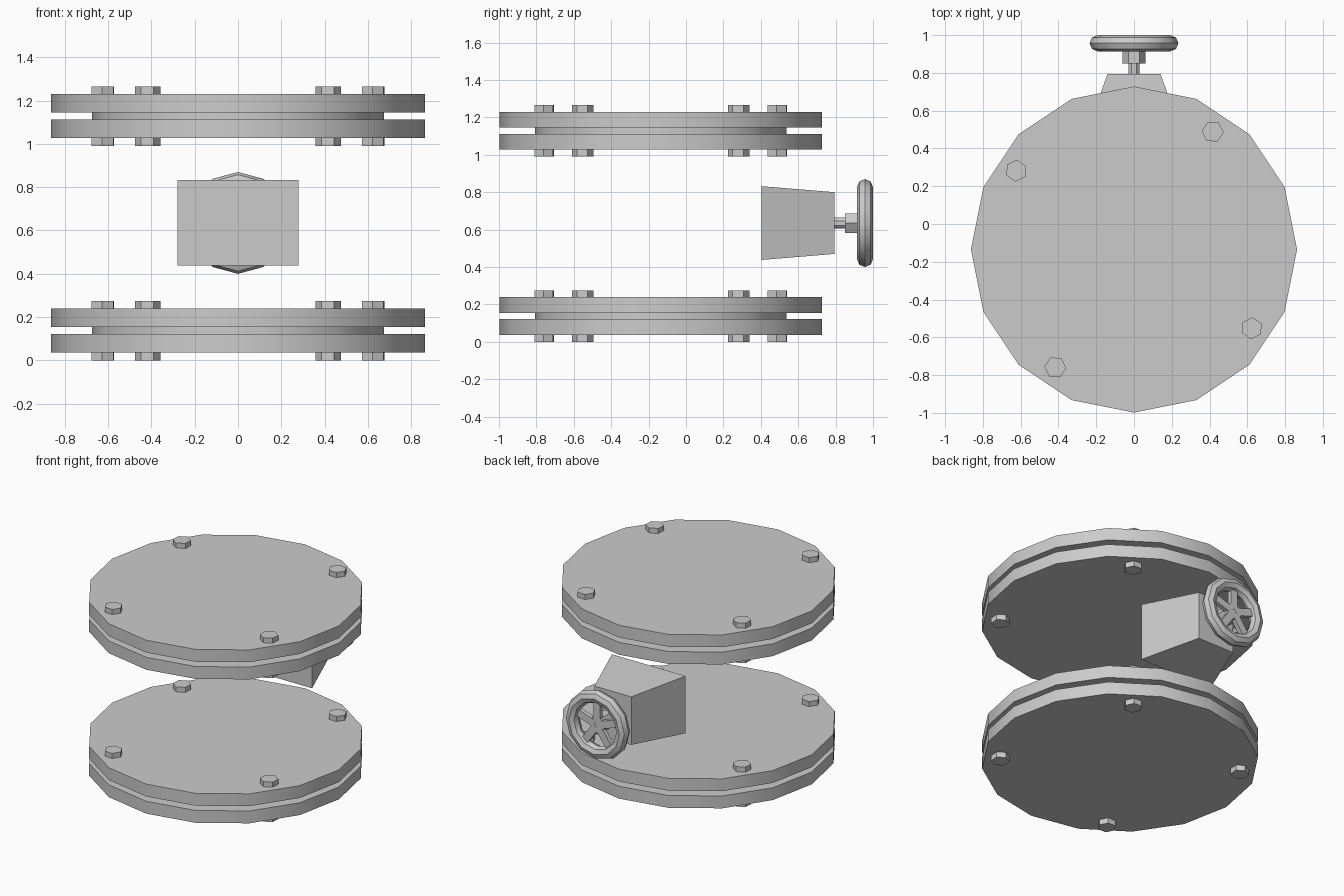
import bpy, bmesh, math
from mathutils import Matrix, Vector

cube = bpy.data.objects.get("Cube")
if cube:
    bpy.data.objects.remove(cube, do_unlink=True)

steel = bpy.data.materials.new("grey steel")
steel.use_nodes = True
grey = (0.6, 0.6, 0.6, 1)
steel.diffuse_color = grey
steel.node_tree.nodes["Principled BSDF"].inputs["Base Color"].default_value = grey

DISC_Y = -0.135
ALONG_Y = Matrix.Rotation(-math.pi / 2, 4, 'X')


def finish(obj, name):
    obj.name = name
    obj.data.materials.clear()
    obj.data.materials.append(steel)
    bpy.ops.object.select_all(action='DESELECT')
    obj.select_set(True)
    bpy.context.view_layer.objects.active = obj
    bpy.ops.object.shade_smooth_by_angle(angle=math.radians(32))
    return obj


def prism(name, sides, radius, start, depth, turn=0, axis=Matrix()):
    """Closed prism that rises from start along the chosen axis."""
    bm = bmesh.new()
    bmesh.ops.create_cone(bm, cap_ends=True, segments=sides, radius1=radius,
                          radius2=radius, depth=depth)
    spin = Matrix.Rotation(turn, 4, 'Z')
    lift = Matrix.Translation((0, 0, depth / 2))
    bm.transform(Matrix.Translation(start) @ axis @ lift @ spin)
    mesh = bpy.data.meshes.new(name)
    bm.to_mesh(mesh)
    bm.free()
    obj = bpy.data.objects.new(name, mesh)
    bpy.context.collection.objects.link(obj)
    return finish(obj, name)


# Bolted flange pairs, lower and upper
for level, base in (("lower", 0), ("upper", 0.99)):
    prism(level + "_bottom_plate", 16, 0.863, (0, DISC_Y, base + 0.037), 0.085)
    prism(level + "_gasket", 16, 0.673, (0, DISC_Y, base + 0.115), 0.045)
    prism(level + "_top_plate", 16, 0.863, (0, DISC_Y, base + 0.155), 0.085)
    for i in range(4):
        a = math.radians(56.25 + 90 * i)
        x, y = 0.75 * math.cos(a), DISC_Y + 0.75 * math.sin(a)
        for side, z in (("bottom", 0), ("top", 0.235)):
            prism(f"{level}_{side}_bolt_{i + 1}", 6, 0.058, (x, y, base + z),
                  0.04, a + math.pi / 6)

# Tapered valve housing, narrowing toward the wheel
HUB_Z = 0.635
bpy.ops.mesh.primitive_cube_add(size=2)
housing = bpy.context.object
for v in housing.data.vertices:
    back = v.co.y > 0
    v.co = Vector((v.co.x * (0.14 if back else 0.28),
                   0.795 if back else 0.405,
                   HUB_Z + v.co.z * (0.165 if back else 0.197)))
finish(housing, "valve_housing")

# Valve stem and hub
prism("valve_stem", 8, 0.032, (0, 0.78, HUB_Z), 0.09, math.pi / 8, ALONG_Y)
prism("wheel_hub", 6, 0.06, (0, 0.85, HUB_Z), 0.12, math.pi / 2, ALONG_Y)

# Hand wheel rim and spokes
WHEEL_Y = 0.957
bpy.ops.mesh.primitive_torus_add(major_segments=12, minor_segments=8,
                                 major_radius=0.192, minor_radius=0.043,
                                 location=(0, WHEEL_Y, HUB_Z),
                                 rotation=(math.pi / 2, 0, 0))
rim = finish(bpy.context.object, "wheel_rim")
bpy.ops.object.shade_smooth()
for i in range(5):
    a = math.tau * i / 5
    bpy.ops.mesh.primitive_cube_add(size=1)
    spoke = bpy.context.object
    spoke.data.transform(Matrix.Translation((0, WHEEL_Y, HUB_Z))
                         @ Matrix.Rotation(a, 4, 'Y')
                         @ Matrix.Translation((0, 0, 0.1))
                         @ Matrix.Diagonal((0.05, 0.03, 0.17, 1)))
    finish(spoke, f"wheel_spoke_{i + 1}")
